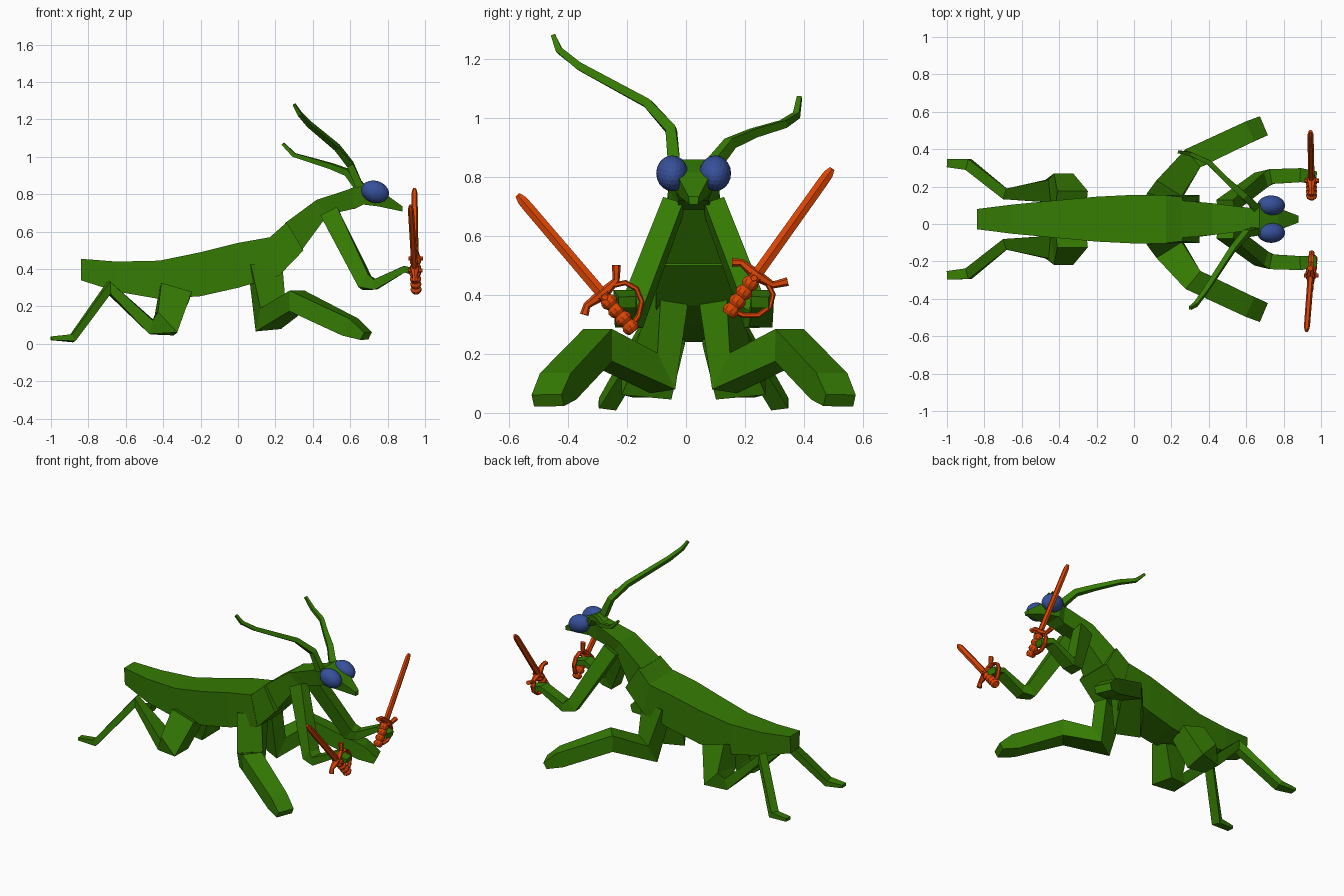
import bpy, bmesh, math
from mathutils import Vector, Matrix

if "Cube" in bpy.data.objects:
    bpy.data.objects.remove(bpy.data.objects["Cube"], do_unlink=True)

MID = 0.026  # y of the body's mirror plane


def material(name, rgb):
    m = bpy.data.materials.new(name)
    m.use_nodes = True
    m.diffuse_color = (*rgb, 1)
    m.node_tree.nodes["Principled BSDF"].inputs["Base Color"].default_value = (*rgb, 1)
    return m


GREEN = material("leaf green", (0.036, 0.2, 0.001))
ORANGE = material("orange", (0.72, 0.06, 0.001))
BLUE = material("eye blue", (0.037, 0.08, 0.32))


def finish(bm, name, mat, mirror=False, y=MID):
    bmesh.ops.recalc_face_normals(bm, faces=bm.faces)
    me = bpy.data.meshes.new(name)
    bm.to_mesh(me)
    bm.free()
    me.materials.append(mat)
    ob = bpy.data.objects.new(name, me)
    ob.location.y = y
    bpy.context.collection.objects.link(ob)
    if mirror:
        mod = ob.modifiers.new("Mirror", "MIRROR")
        mod.use_axis = (False, True, False)
    return ob


def skin(name, rings, mat, **kw):
    """Join rings of points with quads and cap both ends."""
    bm = bmesh.new()
    loops = [[bm.verts.new(p) for p in ring] for ring in rings]
    n = len(loops[0])
    for a, b in zip(loops, loops[1:]):
        for i in range(n):
            j = (i + 1) % n
            bm.faces.new((a[i], a[j], b[j], b[i]))
    bm.faces.new(loops[0])
    bm.faces.new(loops[-1])
    return finish(bm, name, mat, **kw)


def body(name, stations):
    """Each station: top x, top z, bottom x, bottom z, top and bottom half width."""
    rings = [[(xt, -wt, zt), (xt, wt, zt), (xb, wb, zb), (xb, -wb, zb)]
             for xt, zt, xb, zb, wt, wb in stations]
    return skin(name, rings, GREEN)


def limb(name, points, sizes, refs, mat=GREEN, sides=4, **kw):
    """Sweep a section along points; a size is (width along its ref, height)."""
    pts = [Vector(p) for p in points]
    dirs = [(b - a).normalized() for a, b in zip(pts, pts[1:])]
    k = 0.5 / math.cos(math.pi / sides)
    angles = [2 * math.pi * (j + 0.5) / sides for j in range(sides)]
    rings = []
    for i, (p, (w, h)) in enumerate(zip(pts, sizes)):
        t = (dirs[max(i - 1, 0)] + dirs[min(i, len(dirs) - 1)]).normalized()
        u = Vector(refs[min(i, len(refs) - 1)])
        u = (u - t * u.dot(t)).normalized()
        v = t.cross(u)
        rings.append([p + u * (math.cos(a) * w * k) + v * (math.sin(a) * h * k) for a in angles])
    return skin(name, rings, mat, **kw)


# Trunk
body("abdomen", [
    (-.84, .455, -.84, .34, .054, .045), (-.65, .44, -.65, .28, .078, .075),
    (-.42, .445, -.42, .24, .1, .095), (-.2, .49, -.2, .255, .12, .11),
    (0, .54, 0, .3, .13, .12), (.17, .57, .22, .365, .13, .13)])
body("collar", [(.17, .57, .22, .365, .128, .128), (.26, .65, .35, .5, .118, .128)])
body("thorax", [
    (.25, .645, .34, .5, .1, .095), (.42, .77, .48, .69, .085, .055), (.62, .835, .63, .725, .06, .05)])
body("head", [
    (.6, .83, .62, .72, .055, .05), (.67, .86, .67, .745, .085, .06),
    (.77, .815, .75, .735, .06, .05), (.88, .735, .88, .708, .018, .014)])

# Eyes
bm = bmesh.new()
place = (Matrix.Translation((.733, .073, .813)) @ Matrix.Rotation(math.radians(18), 4, "Y")
         @ Matrix.Diagonal((.076, .054, .059, 1)))
bmesh.ops.create_icosphere(bm, subdivisions=3, radius=1, matrix=place)
finish(bm, "eyes", BLUE, mirror=True)

# Antennae, each with its own sweep
thin = [(s, s) for s in (.042, .036, .03, .026, .022, .016)]
limb("right_antenna", [(.65, -.04, .84), (.6, -.05, .96), (.53, -.13, 1.05), (.38, -.36, 1.175),
                       (.33, -.43, 1.23), (.3, -.45, 1.28)], thin, [(1, 0, 0)], y=0)
limb("left_antenna", [(.65, .09, .84), (.59, .15, .915), (.5, .23, .95), (.4, .33, .98),
                      (.3, .375, 1.01), (.24, .385, 1.07)], thin, [(0, 0, 1)], y=0)

# Legs
limb("middle_legs",
     [(.145, .075, .42), (.175, .135, .135), (.315, .325, .23), (.6, .46, .09), (.685, .495, .042)],
     [(.17, .1), (.16, .14), (.125, .11), (.115, .1), (.11, .045)],
     [(1, -.15, 0), (.93, -.4, 0), (.65, -.75, 0), (.42, -.9, 0)], mirror=True)
limb("hind_legs",
     [(-.335, .09, .28), (-.385, .16, .108), (-.46, .15, .088), (-.69, .135, .3),
      (-.885, .292, .03), (-1, .3, .03)],
     [(.13, .17), (.17, .15), (.12, .075), (.06, .065), (.06, .04), (.045, .02)],
     [(0, 1, 0)], mirror=True)
limb("raptor_arms",
     [(.49, .07, .7), (.68, .21, .33), (.735, .228, .318), (.89, .235, .4), (.97, .225, .375)],
     [(.07, .1), (.08, .085), (.08, .055), (.075, .035), (.06, .04)], [(0, 1, 0)], mirror=True)


# Swords, in a local frame: d runs along the blade and p across it
def sword(side, centre, angle, lean):
    d = Vector((lean, math.cos(angle), math.sin(angle))).normalized()
    p = Vector((0, math.sin(angle), -math.cos(angle)))
    if p.y < 0:
        p.negate()
    c = Vector(centre)

    def part(name, pairs, sizes, ref, sides):
        path = [c + p * a + d * b for a, b in pairs]
        limb(side + name, path, sizes, [ref], ORANGE, sides, y=0)

    part("_sword_blade", [(0, -.01), (0, .38), (0, .42), (0, .445)],
         [(.038, .03), (.036, .028), (.034, .026), (.018, .016)], p, 6)
    grip = [(0, -.165 + .0125 * i) for i in range(14)]
    part("_sword_grip", grip, [(.056, .056) if i % 3 else (.04, .04) for i in range(14)], p, 10)
    across = (1, 0, 0)
    part("_sword_guard", [(-.092, -.012), (-.065, .006), (0, 0), (.065, .006), (.1, .045)],
         [(.03, .026), (.024, .022), (.046, .036), (.024, .022), (.03, .026)], across, 6)
    part("_sword_knuckle_bow",
         [(.04, .004), (.085, -.02), (.1, -.06), (.085, -.105), (.045, -.135), (0, -.145)],
         [(.026, .016)] * 6, across, 6)
    # Short side bar through the guard
    ends = [c - d * .012 + Vector((s, 0, 0)) for s in (-.036, .04)]
    limb(side + "_sword_side_bar", ends, [(.02, .02)] * 2, [p], ORANGE, 6, y=0)


sword("left", (.948, .238, .467), math.radians(54.5), -.01)
sword("right", (.945, -.283, .402), math.radians(130.5), -.05)
